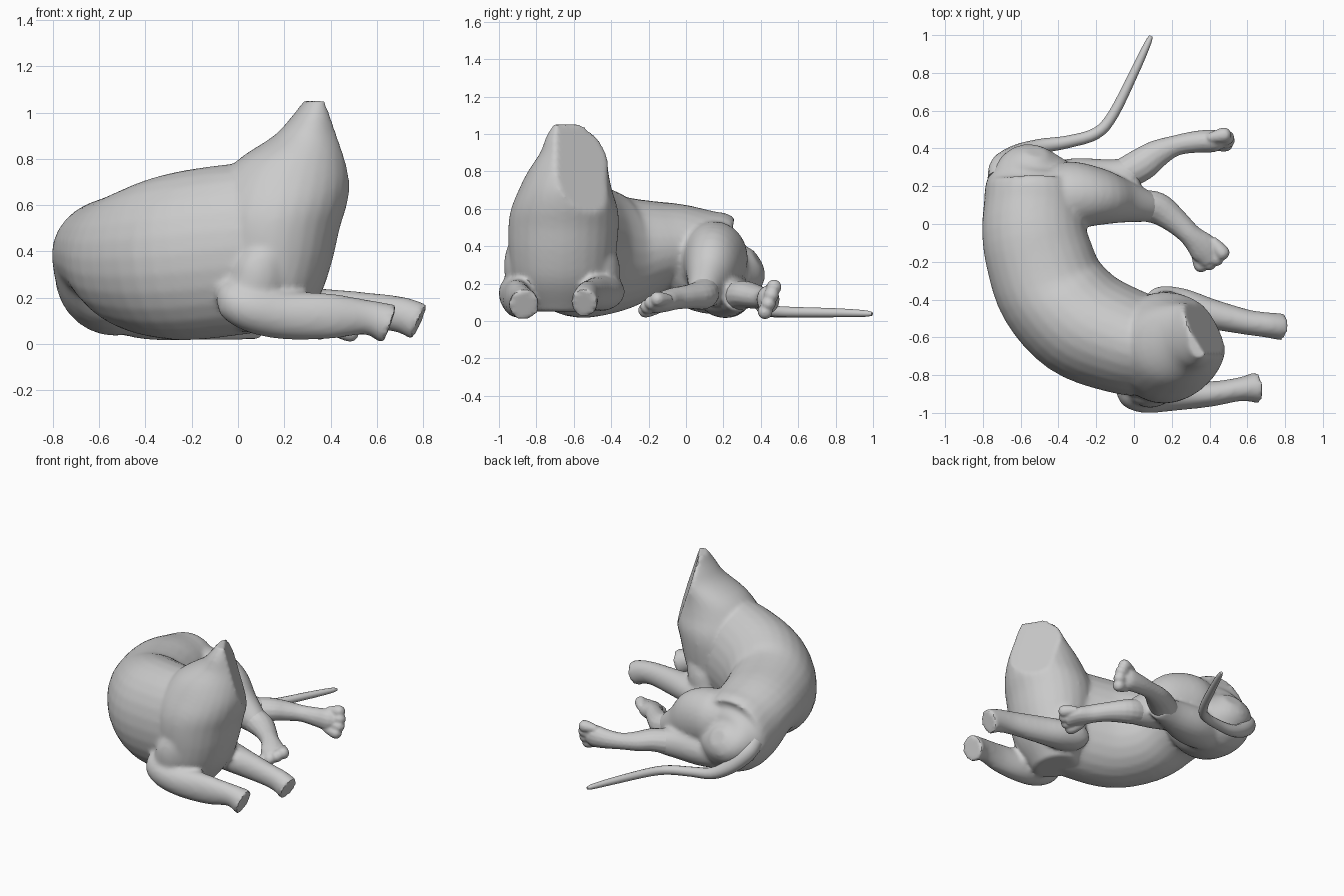
import bpy, bmesh, math
from mathutils import Vector

if "Cube" in bpy.data.objects:
    bpy.data.objects.remove(bpy.data.objects["Cube"])

grey = bpy.data.materials.new("plain grey")
grey.use_nodes = True
grey.diffuse_color = (0.6, 0.6, 0.6, 1)
grey.node_tree.nodes["Principled BSDF"].inputs["Base Color"].default_value = (0.6, 0.6, 0.6, 1)


def loft(bm, sections, sides=20, steps=4, level=False):
    """Skin elliptical rings (x, y, z, half width, half height) along a smooth path.
    Level rings lie flat, with half sizes along x and y."""
    pts = [Vector(s) for s in sections]
    pts = [2 * pts[0] - pts[1]] + pts + [2 * pts[-1] - pts[-2]]
    path = []
    for i in range(1, len(pts) - 2):
        a, b, c, d = pts[i - 1:i + 3]
        for k in range(steps):
            t = k / steps
            path.append(0.5 * (2 * b + (c - a) * t + (2 * a - 5 * b + 4 * c - d) * t * t
                               + (3 * b - a - 3 * c + d) * t ** 3))
    path.append(pts[-2])
    rings = []
    for i, p in enumerate(path):
        q, r = path[max(i - 1, 0)], path[min(i + 1, len(path) - 1)]
        tangent = Vector((r[0] - q[0], r[1] - q[1], r[2] - q[2])).normalized()
        side = Vector((1, 0, 0)) if level else tangent.cross(Vector((0, 0, 1))).normalized()
        up = Vector((0, 1, 0)) if level else side.cross(tangent)
        centre = Vector((p[0], p[1], p[2]))
        rings.append([bm.verts.new(centre + side * p[3] * math.cos(a) + up * p[4] * math.sin(a))
                      for a in (2 * math.pi * k / sides for k in range(sides))])
    for lower, upper in zip(rings, rings[1:]):
        for k in range(sides):
            n = (k + 1) % sides
            bm.faces.new((lower[k], lower[n], upper[n], upper[k]))
    bm.faces.new(rings[0][::-1])
    bm.faces.new(rings[-1])


def part(name, bm, lofts, voxel=None, smooth=4, sides=20):
    """Add lofts to the mesh and make it one object, optionally fused into a single skin."""
    for sections in lofts:
        loft(bm, sections, sides)
    bmesh.ops.recalc_face_normals(bm, faces=bm.faces)
    mesh = bpy.data.meshes.new(name)
    bm.to_mesh(mesh)
    bm.free()
    obj = bpy.data.objects.new(name, mesh)
    bpy.context.collection.objects.link(obj)
    mesh.materials.append(grey)
    bpy.ops.object.select_all(action='DESELECT')
    obj.select_set(True)
    bpy.context.view_layer.objects.active = obj
    if voxel:
        m = obj.modifiers.new("fuse", 'REMESH')
        m.mode, m.voxel_size = 'VOXEL', voxel
        s = obj.modifiers.new("soften", 'SMOOTH')
        s.factor, s.iterations = 0.5, smooth
        for mod in ("fuse", "soften"):
            bpy.ops.object.modifier_apply(modifier=mod)
    bpy.ops.object.shade_smooth_by_angle(angle=math.radians(40))


# Chest and neck in level rings, with the neck cut off by a slanted plane
body = bmesh.new()
loft(body, [(0.12, -0.66, 0.05, 0.12, 0.16), (0.13, -0.66, 0.20, 0.22, 0.26),
            (0.15, -0.66, 0.35, 0.255, 0.285), (0.16, -0.655, 0.50, 0.28, 0.295),
            (0.18, -0.65, 0.60, 0.29, 0.285), (0.205, -0.645, 0.70, 0.28, 0.25),
            (0.24, -0.63, 0.80, 0.235, 0.215), (0.305, -0.60, 0.90, 0.15, 0.18),
            (0.33, -0.59, 0.98, 0.10, 0.16), (0.345, -0.60, 1.05, 0.06, 0.11)], 28, level=True)
bmesh.ops.bisect_plane(body, geom=body.verts[:] + body.edges[:] + body.faces[:],
                       plane_co=(0.38, -0.575, 0.83), plane_no=(0.82, 0.5, 0.28), clear_outer=True)
bmesh.ops.holes_fill(body, edges=[e for e in body.edges if e.is_boundary])

# Curled trunk from rump to chest, lifted at the waist
trunk = [(-0.52, 0.385, 0.33, 0.06, 0.06), (-0.53, 0.33, 0.30, 0.18, 0.16),
         (-0.53, 0.23, 0.285, 0.25, 0.25), (-0.53, 0.10, 0.325, 0.265, 0.275),
         (-0.53, -0.04, 0.39, 0.275, 0.235), (-0.50, -0.18, 0.395, 0.285, 0.25),
         (-0.43, -0.36, 0.37, 0.295, 0.315), (-0.28, -0.52, 0.375, 0.30, 0.36),
         (-0.08, -0.61, 0.40, 0.285, 0.37), (0.08, -0.65, 0.42, 0.265, 0.36),
         (0.20, -0.66, 0.43, 0.22, 0.30), (0.30, -0.66, 0.44, 0.10, 0.15)]
# Upper arms
right_arm = [(0.20, -0.77, 0.54, 0.05, 0.06), (0.16, -0.82, 0.43, 0.10, 0.11),
             (0.10, -0.87, 0.28, 0.10, 0.13), (0.03, -0.89, 0.19, 0.07, 0.09)]
left_arm = [(0.22, -0.53, 0.50, 0.05, 0.05), (0.21, -0.51, 0.40, 0.10, 0.11),
            (0.18, -0.46, 0.26, 0.105, 0.12), (0.13, -0.43, 0.17, 0.08, 0.08)]
# Forearms, cut on a slant at the wrist
right_forearm = [(-0.09, -0.89, 0.21, 0.02, 0.03), (-0.05, -0.89, 0.20, 0.07, 0.075),
                 (0.05, -0.90, 0.155, 0.10, 0.10), (0.20, -0.90, 0.125, 0.09, 0.105),
                 (0.40, -0.90, 0.12, 0.068, 0.098), (0.56, -0.875, 0.115, 0.063, 0.075),
                 (0.655, -0.865, 0.085, 0.085, 0.09)]
left_forearm = [(0.06, -0.42, 0.16, 0.03, 0.03), (0.12, -0.42, 0.16, 0.09, 0.08),
                (0.25, -0.445, 0.15, 0.105, 0.095), (0.42, -0.48, 0.145, 0.08, 0.09),
                (0.60, -0.52, 0.14, 0.067, 0.078), (0.71, -0.535, 0.125, 0.067, 0.078),
                (0.785, -0.545, 0.095, 0.073, 0.083)]
# Haunches
upper_thigh = [(-0.58, 0.13, 0.32, 0.05, 0.06), (-0.48, 0.135, 0.335, 0.13, 0.16),
               (-0.35, 0.15, 0.335, 0.18, 0.20), (-0.20, 0.145, 0.29, 0.155, 0.20),
               (-0.06, 0.12, 0.21, 0.115, 0.14), (0.08, 0.09, 0.15, 0.08, 0.085),
               (0.14, 0.08, 0.14, 0.06, 0.06)]
lower_thigh = [(-0.60, 0.19, 0.20, 0.06, 0.06), (-0.48, 0.19, 0.16, 0.12, 0.12),
               (-0.30, 0.21, 0.14, 0.14, 0.125), (-0.10, 0.25, 0.13, 0.095, 0.10),
               (0.02, 0.28, 0.13, 0.08, 0.08)]
part("torso", body, [trunk, right_arm, left_arm, right_forearm, left_forearm,
                     upper_thigh, lower_thigh], 0.015, 5, 28)


def hind_leg(name, shank, toe_base, heading, roll):
    """Lower leg with a paw: four toes fanned across the tilted foot."""
    forward = Vector((math.cos(heading), math.sin(heading), -0.05))
    across = Vector((-math.sin(heading) * math.cos(roll), math.cos(heading) * math.cos(roll), math.sin(roll)))
    lofts = [shank]
    for k in (-1.5, -0.5, 0.5, 1.5):
        base = Vector(toe_base) + across * k * 0.042
        reach = 0.10 - 0.012 * abs(k)
        toe = []
        for t, r in ((-0.4, 0.024), (0.1, 0.034), (0.6, 0.04), (0.9, 0.033), (1.08, 0.012)):
            p = base + (forward + across * k * 0.1) * reach * t
            toe.append((p.x, p.y, p.z, r, r))
        lofts.append(toe)
    part(name, bmesh.new(), lofts, 0.009, 2, 14)


hind_leg("upper_hind_leg", [(0.00, 0.10, 0.17, 0.08, 0.09), (0.12, 0.085, 0.14, 0.085, 0.08),
                            (0.22, 0.015, 0.13, 0.068, 0.065), (0.30, -0.06, 0.12, 0.06, 0.06),
                            (0.37, -0.13, 0.10, 0.08, 0.055), (0.41, -0.19, 0.085, 0.06, 0.045)],
         (0.385, -0.14, 0.09), math.radians(-60), math.radians(25))
hind_leg("lower_hind_leg", [(-0.06, 0.26, 0.13, 0.085, 0.085), (0.04, 0.315, 0.14, 0.088, 0.075),
                            (0.12, 0.37, 0.13, 0.075, 0.065), (0.22, 0.415, 0.12, 0.055, 0.055),
                            (0.33, 0.435, 0.115, 0.058, 0.065), (0.42, 0.44, 0.115, 0.06, 0.075),
                            (0.47, 0.445, 0.115, 0.04, 0.05)],
         (0.43, 0.44, 0.118), math.radians(8), math.radians(70))

# Tail curling away from the rump along the ground
part("tail", bmesh.new(), [[(-0.71, 0.24, 0.30, 0.065, 0.065), (-0.70, 0.31, 0.24, 0.06, 0.06),
                            (-0.62, 0.37, 0.15, 0.05, 0.05), (-0.50, 0.41, 0.08, 0.04, 0.04),
                            (-0.35, 0.435, 0.06, 0.033, 0.033), (-0.20, 0.48, 0.05, 0.031, 0.031),
                            (-0.11, 0.58, 0.047, 0.028, 0.028), (0.00, 0.80, 0.044, 0.024, 0.024),
                            (0.07, 0.95, 0.04, 0.018, 0.018), (0.09, 0.995, 0.038, 0.01, 0.01)]], sides=12)
